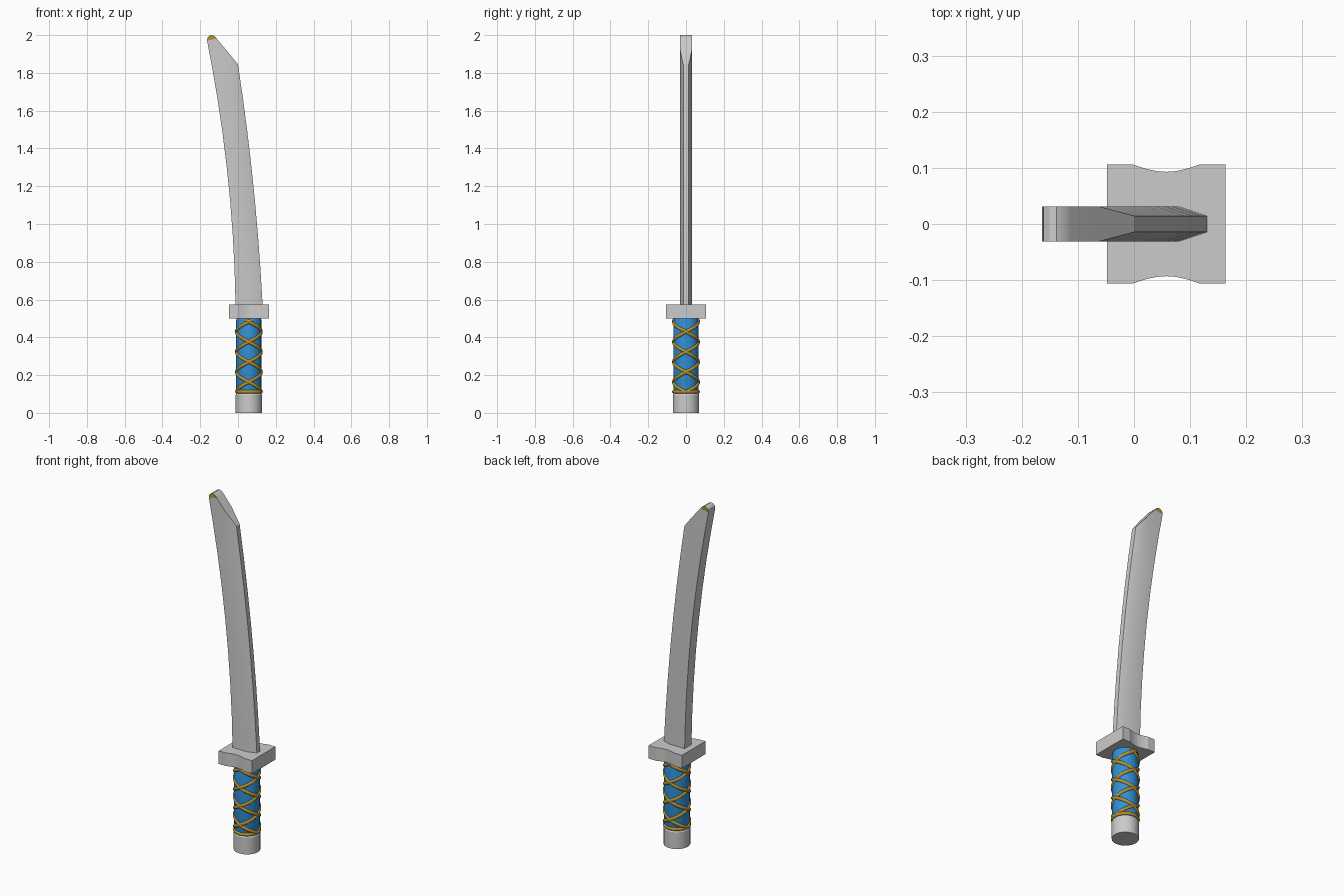
import bpy, bmesh
from math import sin, cos, pi

if "Cube" in bpy.data.objects:
    bpy.data.objects.remove(bpy.data.objects["Cube"])

CX = 0.0575  # axis of the handle


def material(name, rgb):
    m = bpy.data.materials.new(name)
    m.diffuse_color = (*rgb, 1)
    m.use_nodes = True
    m.node_tree.nodes["Principled BSDF"].inputs["Base Color"].default_value = m.diffuse_color
    return m


blue = material("blue", (0.03, 0.28, 0.68))
gold = material("gold", (0.45, 0.28, 0.03))
steel = material("steel", (0.6, 0.6, 0.6))


def finish(name, bm, mats=(), smooth=False):
    bmesh.ops.recalc_face_normals(bm, faces=bm.faces)
    me = bpy.data.meshes.new(name)
    bm.to_mesh(me)
    bm.free()
    ob = bpy.data.objects.new(name, me)
    bpy.context.collection.objects.link(ob)
    for m in mats:
        me.materials.append(m)
    if smooth:
        bpy.ops.object.select_all(action='DESELECT')
        ob.select_set(True)
        bpy.context.view_layer.objects.active = ob
        bpy.ops.object.shade_smooth_by_angle()
    return ob


def lathe(name, profile, mats=(), n=20):
    bm = bmesh.new()
    rings = [[bm.verts.new((CX + r * cos(2 * pi * i / n), r * sin(2 * pi * i / n), z))
              for i in range(n)] for r, z in profile]
    for a, b in zip(rings, rings[1:]):
        for i in range(n):
            j = (i + 1) % n
            bm.faces.new((a[i], a[j], b[j], b[i]))
    bm.faces.new(rings[0])
    bm.faces.new(rings[-1])
    return finish(name, bm, mats, True)


# handle
lathe("pommel", [(0.070, 0), (0.070, 0.096), (0.066, 0.102)])
lathe("grip", [(0.064, 0.1), (0.067, 0.11), (0.067, 0.49), (0.064, 0.502)], [blue])


# crossing cord wrap and the ring that closes it
def cord(name, fn, steps, cyclic=False):
    cu = bpy.data.curves.new(name, 'CURVE')
    cu.dimensions = '3D'
    cu.bevel_depth = 0.010
    cu.bevel_resolution = 2
    cu.use_fill_caps = True
    sp = cu.splines.new('POLY')
    sp.points.add(steps - 1)
    for i in range(steps):
        a, z = fn(i / (steps if cyclic else steps - 1))
        sp.points[i].co = (CX + 0.064 * cos(a), 0.064 * sin(a), z, 1)
    sp.use_cyclic_u = cyclic
    sp.use_smooth = True
    cu.materials.append(gold)
    bpy.context.collection.objects.link(bpy.data.objects.new(name, cu))


Z0, Z1, PITCH = 0.112, 0.492, 0.213
for d in (-1, 1):
    for k in (0, 1):
        def helix(t, d=d, k=k):
            z = Z0 + (Z1 - Z0) * t
            return -pi / 2 + d * (2 * pi * (z - 0.376) / PITCH) + k * pi, z
        cord(f"cord_{'left' if d < 0 else 'right'}_{k + 1}", helix, 48)
cord("cord_ring", lambda t: (2 * pi * t, 0.112), 28, True)

# guard: square plate with hollowed front and back
bm = bmesh.new()
half = 0.106
side = [(CX - half, half)] + [
    (CX - 0.06 + 0.12 * i / 8, half - 0.013 * sin(pi * i / 8)) for i in range(9)
] + [(CX + half, half)]
outline = side + [(x, -y) for x, y in reversed(side)]
face = bm.faces.new([bm.verts.new((x, y, 0.5)) for x, y in outline])
ext = bmesh.ops.extrude_face_region(bm, geom=[face])
bmesh.ops.translate(bm, vec=(0, 0, 0.075),
                    verts=[v for v in ext["geom"] if isinstance(v, bmesh.types.BMVert)])
finish("guard", bm)

# blade: curved rows of back, ridge and cutting edge, then a slanted tip
T = 0.031
bm = bmesh.new()


def pair(x, z, y):
    return bm.verts.new((x, -y, z)), bm.verts.new((x, y, z))


rows = []
N = 7
for i in range(N + 1):
    f = i / N
    t = (1.845 - 0.575) * f
    z = 0.575 + t
    xb = -0.013 - 0.0161 * t - 0.066 * t * t
    xe = 0.13 - 0.0522 * t - 0.0395 * t * t
    last = i == N
    rows.append((pair(xb, z, T),
                 pair(-0.062 if last else xe - 0.05, 1.92 if last else z, T),
                 pair(xe, z, 0.0145)))
for a, b in zip(rows, rows[1:]):
    for s in (0, 1):
        for k in (0, 1):
            bm.faces.new((a[k][s], a[k + 1][s], b[k + 1][s], b[k][s]))
    for k in (0, 2):
        bm.faces.new((a[k][0], a[k][1], b[k][1], b[k][0]))
for ring in (rows[0],):
    bm.faces.new([p[0] for p in ring] + [p[1] for p in reversed(ring)])

back, ridge, edge = rows[-1]
arc = [pair(x, z, T) for x, z in ((-0.164, 1.972), (-0.161, 1.987), (-0.151, 1.997),
                                  (-0.138, 2.0), (-0.124, 1.994), (-0.112, 1.981))]
for s in (0, 1):
    bm.faces.new((back[s], ridge[s], arc[-1][s], arc[0][s]))
    bm.faces.new([p[s] for p in arc]).material_index = 1
rim = [back] + arc + [ridge, edge]
for a, b in zip(rim, rim[1:]):
    bm.faces.new((a[0], a[1], b[1], b[0]))
finish("blade", bm, [steel, gold], True)
